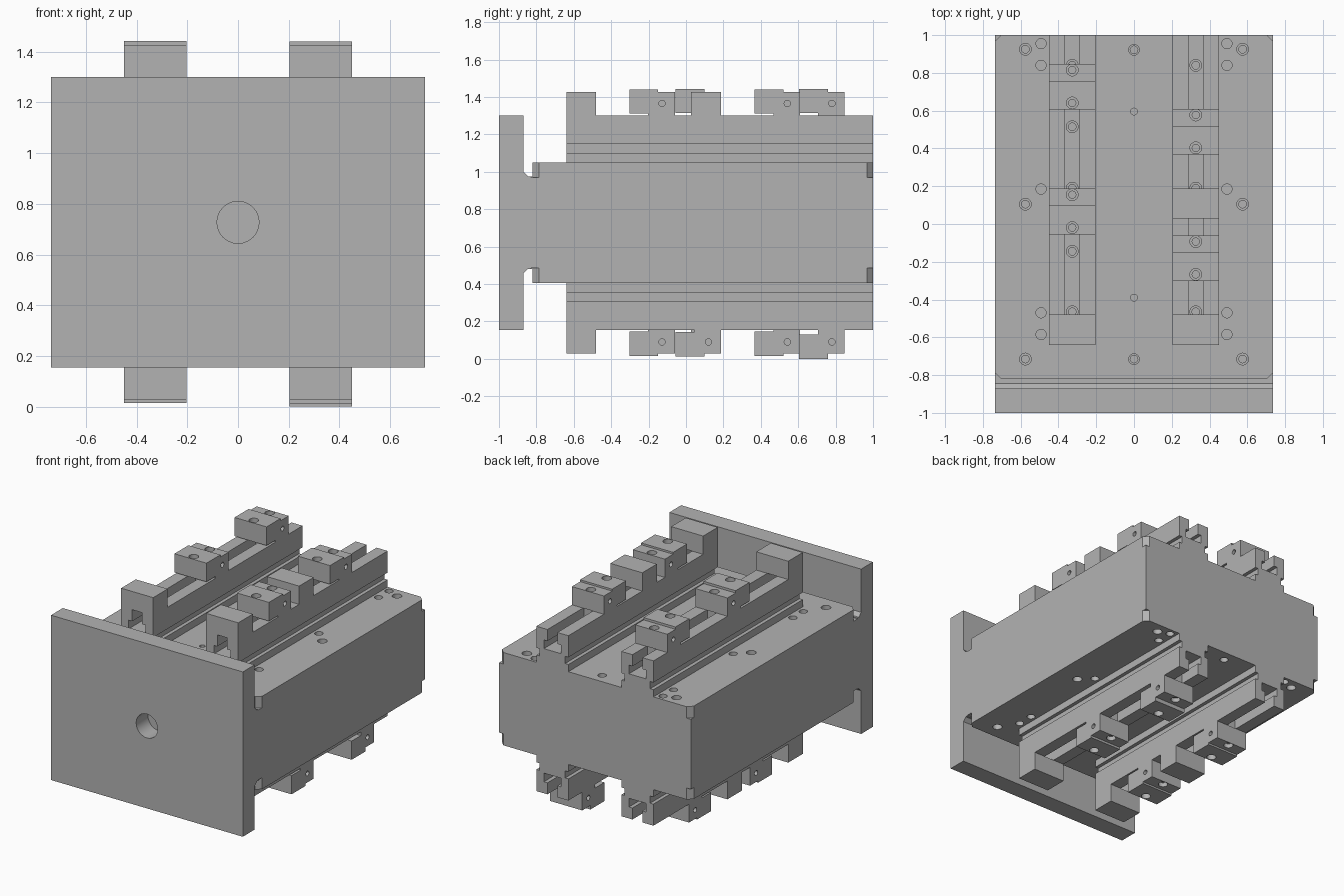
import bpy, bmesh
from math import pi
from mathutils import Matrix, Vector

cube = bpy.data.objects.get("Cube")
if cube:
    bpy.data.objects.remove(cube, do_unlink=True)

MID = 0.7275          # height of the symmetry axis
HALF_W = 0.737        # half width of body and plate
RAIL_X = 0.327
RAIL_HALF = 0.123
FLIP = Matrix.Translation((0, 0, 2 * MID)) @ Matrix.Rotation(pi, 4, 'Y')
FLIP = Matrix.Translation((0, 0, MID)) @ Matrix.Rotation(pi, 4, 'Y') @ Matrix.Translation((0, 0, -MID))

steel = bpy.data.materials.new("machined_grey")
steel.use_nodes = True
GREY = (0.45, 0.45, 0.45, 1)
steel.diffuse_color = GREY
steel.node_tree.nodes["Principled BSDF"].inputs["Base Color"].default_value = GREY


def prism(bm, points, direction):
    """Extrude a closed outline along a direction."""
    face = bm.faces.new([bm.verts.new(p) for p in points])
    out = bmesh.ops.extrude_face_region(bm, geom=[face])
    moved = [g for g in out["geom"] if isinstance(g, bmesh.types.BMVert)]
    bmesh.ops.translate(bm, verts=moved, vec=direction)
    bmesh.ops.recalc_face_normals(bm, faces=bm.faces)


def cylinder(bm, centre, axis, radius, length):
    turn = Vector((0, 0, 1)).rotation_difference(Vector(axis)).to_matrix().to_4x4()
    bmesh.ops.create_cone(bm, cap_ends=True, segments=24, radius1=radius, radius2=radius,
                          depth=length, matrix=Matrix.Translation(centre) @ turn)


def screw_hole(bm, x, y, top, radius=0.031, depth=0.05, bore=0.02):
    """Counterbored hole going down from the given height."""
    cylinder(bm, (x, y, top), (0, 0, 1), radius, depth * 2)
    if bore:
        cylinder(bm, (x, y, top), (0, 0, 1), bore, depth * 3.2)


def add_object(name, bm, cutter=None, matrix=Matrix()):
    """Make an object, subtract the cutter and bake the result."""
    mesh = bpy.data.meshes.new(name)
    bm.to_mesh(mesh)
    bm.free()
    obj = bpy.data.objects.new(name, mesh)
    bpy.context.collection.objects.link(obj)
    if cutter:
        tool_mesh = bpy.data.meshes.new("cutter")
        cutter.to_mesh(tool_mesh)
        cutter.free()
        tool = bpy.data.objects.new("cutter", tool_mesh)
        tool.hide_render = True
        bpy.context.collection.objects.link(tool)
        mod = obj.modifiers.new("holes", 'BOOLEAN')
        mod.operation = 'DIFFERENCE'
        mod.solver = 'EXACT'
        mod.use_self = True
        mod.object = tool
        graph = bpy.context.evaluated_depsgraph_get()
        baked = bpy.data.meshes.new_from_object(obj.evaluated_get(graph))
        obj.modifiers.clear()
        obj.data = baked
        bpy.data.objects.remove(tool, do_unlink=True)
    obj.data.transform(matrix)
    obj.data.materials.clear()
    obj.data.materials.append(steel)
    bpy.ops.object.select_all(action='DESELECT')
    obj.select_set(True)
    bpy.context.view_layer.objects.active = obj
    bpy.ops.object.shade_smooth_by_angle(angle=0.5)
    return obj


def build_body():
    # Side outline: end plate, relieved neck and long block
    upper = [(-1, 1.3), (-0.87, 1.3), (-0.87, 1.0), (-0.845, 0.975),
             (-0.82, 0.975), (-0.82, 1.05), (1, 1.05)]
    outline = upper + [(y, 2 * MID - z) for y, z in reversed(upper)]
    bm = bmesh.new()
    prism(bm, [(-HALF_W, y, z) for y, z in outline], (2 * HALF_W, 0, 0))

    cut = bmesh.new()
    # Round opening in the end plate
    cylinder(cut, (0, -1, 0.727), (0, 1, 0), 0.083, 0.26)
    for flip in (False, True):
        face = bmesh.new()
        for side in (-1, 1):
            for y in (0.925, 0.105, -0.715):
                screw_hole(face, side * 0.575, y, 1.05)
            for y in (0.955, 0.84, 0.185, -0.47, -0.585):
                screw_hole(face, side * 0.492, y, 1.05, 0.027, 0.05, None)
            # Chamfered corner tips
            for y, inward in ((1, -1), (-0.82, 1)):
                c = 0.033
                e = 0.01
                x0 = side * HALF_W
                prism(face, [(x0 + side * e, y - inward * e, 0.97),
                             (x0 - side * (c + e), y - inward * e, 0.97),
                             (x0 + side * e, y + inward * (c + e), 0.97)], (0, 0, 0.1))
        for y in (0.922, -0.715):
            screw_hole(face, 0, y, 1.05, 0.028)
        for y in (0.595, -0.39):
            screw_hole(face, 0, y, 1.05, 0.018, 0.05, None)
        if flip:
            face.transform(FLIP)
        temp = bpy.data.meshes.new("temp")
        face.to_mesh(temp)
        face.free()
        cut.from_mesh(temp)
        bpy.data.meshes.remove(temp)
    add_object("body_with_end_plate", bm, cut)


def build_rail(name, x, screws, blocks, matrix):
    # Half section: grooved flank and undercut slot
    half = [(RAIL_HALF, 1.05), (RAIL_HALF, 1.10), (0.098, 1.10), (0.098, 1.15),
            (RAIL_HALF, 1.15), (RAIL_HALF, 1.30), (0.038, 1.30), (0.038, 1.22),
            (0.065, 1.22), (0.065, 1.16)]
    outline = half + [(-a, z) for a, z in reversed(half)]
    bm = bmesh.new()
    prism(bm, [(x + a, -0.64, z) for a, z in outline], (0, 1.64, 0))
    cut = bmesh.new()
    for y in screws:
        screw_hole(cut, x, y, 1.16, 0.031, 0.03)
    add_object(name, bm, cut, matrix)
    # Fixed stop blocks on top of the rail
    for i, y in enumerate(blocks):
        bm = bmesh.new()
        prism(bm, [(x + sx * RAIL_HALF, y + dy, 1.30)
                   for sx, dy in ((-1, 0), (1, 0), (1, 0.16), (-1, 0.16))], (0, 0, 0.127))
        add_object(f"{name}_stop_{i + 1}", bm, None, matrix)


def build_jaw(name, x, y, lift, matrix):
    # Stepped jaw with raised, overhanging nose
    low, high = 1.31 + lift, 1.44 + lift
    outline = [(0, low), (0, high), (0.153, high), (0.153, 1.427), (0.243, 1.427),
               (0.243, 1.30), (0.1, 1.30), (0.1, low)]
    bm = bmesh.new()
    prism(bm, [(x - RAIL_HALF, y + dy, z) for dy, z in outline], (2 * RAIL_HALF, 0, 0))
    cut = bmesh.new()
    screw_hole(cut, x, y + 0.036, high, 0.031, 0.035, 0.019)
    screw_hole(cut, x, y + 0.21, 1.427, 0.031, 0.03, 0.019)
    for side in (-1, 1):
        cylinder(cut, (x + side * RAIL_HALF, y + 0.175, 1.365), (1, 0, 0), 0.017, 0.08)
    add_object(name, bm, cut, matrix)
    # Sliding foot in the slot
    foot = bmesh.new()
    prism(foot, [(x - 0.036, y + 0.105, z) if a == 0 else (x + 0.036, y + 0.105, z)
                 for a, z in ((0, 1.2), (1, 1.2), (1, 1.3), (0, 1.3))], (0, 0.13, 0))
    add_object(name + "_foot", foot, None, matrix)


build_body()

SCREWS = [0.84, 0.19, -0.465]
for level, matrix in (("top", Matrix()), ("bottom", FLIP)):
    # Rail with two stops
    build_rail(level + "_double_rail", RAIL_X, SCREWS, [-0.64, 0.028], matrix)
    for i, y in enumerate((-0.303, 0.367)):
        build_jaw(f"{level}_double_rail_jaw_{i + 1}", RAIL_X, y, 0, matrix)
    # Rail with one stop
    build_rail(level + "_single_rail", -RAIL_X, SCREWS + [0.515, -0.145], [-0.64], matrix)
    for i, y in enumerate((-0.055, 0.605)):
        lift = 0.015 if level == "bottom" and i == 1 else 0.003
        build_jaw(f"{level}_single_rail_jaw_{i + 1}", -RAIL_X, y, lift, matrix)
